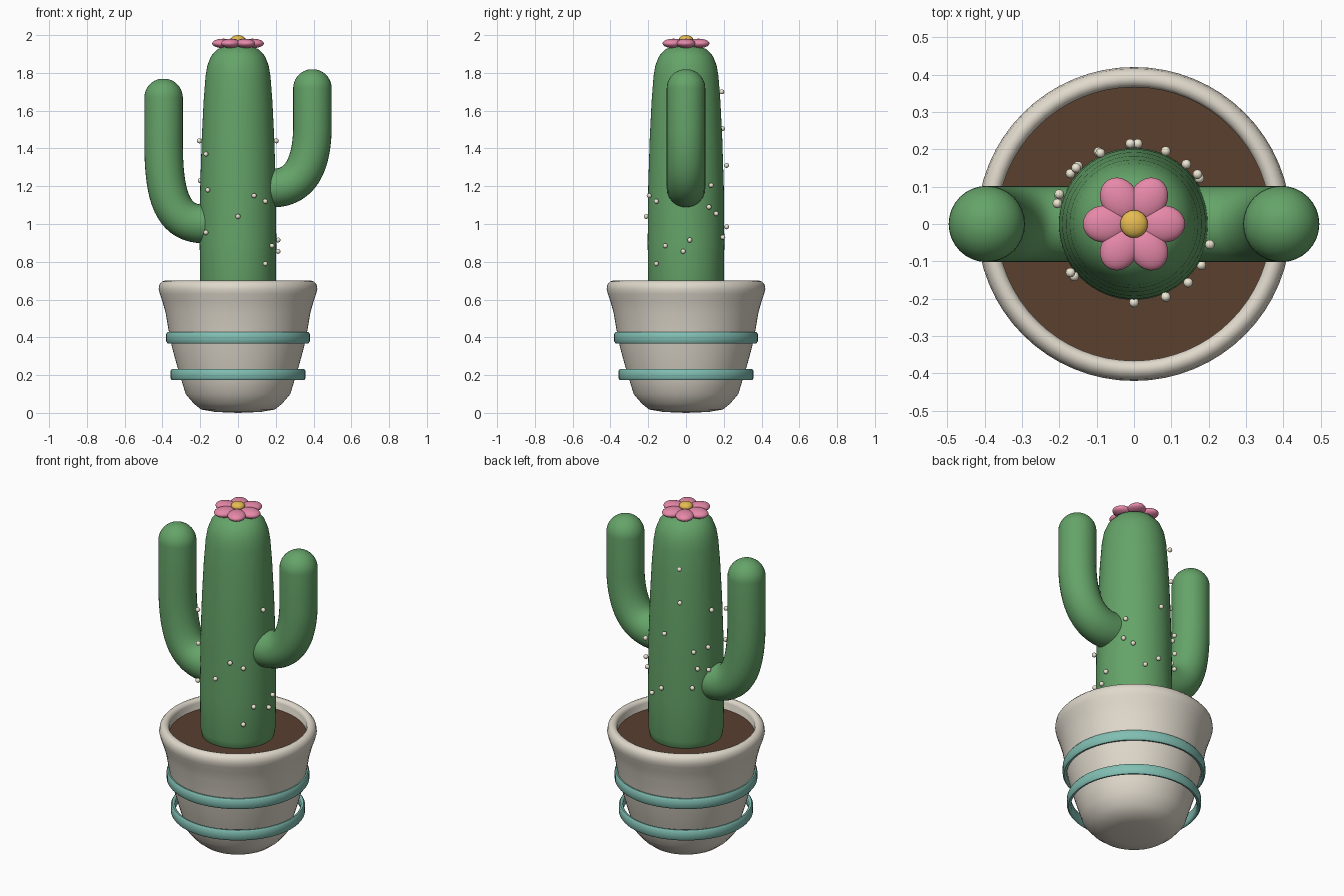
import bpy, bmesh, math
from mathutils import Vector
from mathutils.geometry import interpolate_bezier

if "Cube" in bpy.data.objects:
    bpy.data.objects.remove(bpy.data.objects["Cube"])


def material(name, rgb):
    m = bpy.data.materials.new(name)
    m.diffuse_color = (*rgb, 1)
    m.use_nodes = True
    m.node_tree.nodes["Principled BSDF"].inputs["Base Color"].default_value = m.diffuse_color
    return m


GREEN = material("cactus_green", (0.13, 0.37, 0.14))
CREAM = material("pot_cream", (0.74, 0.69, 0.60))
TEAL = material("band_teal", (0.22, 0.52, 0.45))
BROWN = material("soil_brown", (0.10, 0.05, 0.028))
PINK = material("petal_pink", (0.80, 0.25, 0.40))
YELLOW = material("flower_yellow", (0.80, 0.50, 0.08))
IVORY = material("spine_ivory", (0.85, 0.80, 0.65))


def finish(name, bm, mat, angle=50):
    bmesh.ops.recalc_face_normals(bm, faces=bm.faces)
    me = bpy.data.meshes.new(name)
    bm.to_mesh(me)
    bm.free()
    ob = bpy.data.objects.new(name, me)
    bpy.context.collection.objects.link(ob)
    me.materials.append(mat)
    bpy.ops.object.select_all(action='DESELECT')
    ob.select_set(True)
    bpy.context.view_layer.objects.active = ob
    bpy.ops.object.shade_smooth_by_angle(angle=math.radians(angle))
    return ob


def lathe(name, profile, mat, closed=False, steps=64, angle=50):
    """Spin a (radius, z) profile about the z axis."""
    bm = bmesh.new()
    vs = [bm.verts.new((r, 0, z)) for r, z in profile]
    pairs = list(zip(vs, vs[1:])) + ([(vs[-1], vs[0])] if closed else [])
    es = [bm.edges.new(p) for p in pairs]
    bmesh.ops.spin(bm, geom=vs + es, axis=(0, 0, 1), cent=(0, 0, 0),
                   angle=math.tau, steps=steps, use_merge=True)
    bmesh.ops.remove_doubles(bm, verts=bm.verts, dist=1e-5)
    return finish(name, bm, mat, angle)


def ellipsoid(name, loc, scale, mat, turn=0, seg=24, rings=14):
    bm = bmesh.new()
    bmesh.ops.create_uvsphere(bm, u_segments=seg, v_segments=rings, radius=1)
    ob = finish(name, bm, mat, 60)
    ob.location, ob.scale, ob.rotation_euler.z = loc, scale, turn
    return ob


def arm(name, start, bend, top, rad=0.102, seg=32):
    """Sweep a circle along a bend in the xz plane, ending in a dome."""
    p = [Vector((x, 0, z)) for x, z in bend]
    path = [Vector((start[0], 0, start[1]))] + interpolate_bezier(*p, 20)
    path.append(Vector((top[0], 0, top[1])))
    rings = []
    for i, c in enumerate(path):
        t = (path[min(i + 1, len(path) - 1)] - path[max(i - 1, 0)]).normalized()
        rings.append((c, t, rad))
    c, up = path[-1], Vector((0, 0, 1))
    for k in range(1, 10):
        a = k / 10 * math.pi / 2
        rings.append((c + up * rad * math.sin(a), up, rad * math.cos(a)))
    bm = bmesh.new()
    loops = []
    for c, t, r in rings:
        side = Vector((0, 1, 0))
        other = side.cross(t)
        loops.append([bm.verts.new(c + r * (side * math.cos(j * math.tau / seg) +
                                            other * math.sin(j * math.tau / seg)))
                      for j in range(seg)])
    for a, b in zip(loops, loops[1:]):
        for j in range(seg):
            bm.faces.new((a[j], a[(j + 1) % seg], b[(j + 1) % seg], b[j]))
    bm.faces.new(loops[0])
    bm.faces.new(loops[-1])
    return finish(name, bm, GREEN)


# pot with rolled rim and hollow top
lathe("pot", [(0, 0.0), (0.12, 0.005), (0.195, 0.018), (0.235, 0.05), (0.277, 0.10),
              (0.297, 0.165), (0.32, 0.24), (0.35, 0.35), (0.368, 0.44), (0.383, 0.53),
              (0.40, 0.59), (0.414, 0.63), (0.42, 0.655), (0.416, 0.68), (0.403, 0.695),
              (0.388, 0.70), (0.373, 0.694), (0.366, 0.68), (0.366, 0.60), (0.33, 0.55)], CREAM)
lathe("soil", [(0, 0.64), (0.367, 0.64), (0.36, 0.60), (0, 0.60)], BROWN)

# loose decorative bands
for name, r, z in (("upper_band", 0.38, 0.398), ("lower_band", 0.357, 0.203)):
    prof = [(r - 0.022, z - 0.024), (r - 0.015, z - 0.03), (r - 0.007, z - 0.03), (r, z - 0.02),
            (r, z + 0.02), (r - 0.007, z + 0.03), (r - 0.015, z + 0.03), (r - 0.022, z + 0.024)]
    lathe(name, prof, TEAL, closed=True)

# trunk
lathe("trunk", [(0, 0.60), (0.17, 0.605), (0.19, 0.63), (0.20, 0.68), (0.203, 0.9), (0.20, 1.2),
                (0.192, 1.45), (0.182, 1.65), (0.172, 1.78), (0.162, 1.84), (0.142, 1.89),
                (0.11, 1.925), (0.06, 1.945), (0, 1.95)], GREEN)

# arms
arm("left_arm", (-0.10, 1.0), [(-0.18, 1.0), (-0.36, 1.0), (-0.395, 1.17), (-0.394, 1.45)],
    (-0.394, 1.668))
arm("right_arm", (0.10, 1.19), [(0.18, 1.19), (0.31, 1.19), (0.388, 1.28), (0.394, 1.5)],
    (0.394, 1.718))

# flower
for i in range(6):
    a = i * math.pi / 3
    ellipsoid(f"petal_{i + 1}", (0.077 * math.cos(a), 0.077 * math.sin(a), 1.956),
              (0.06, 0.05, 0.025), PINK, a)
ellipsoid("flower_centre", (0, 0, 1.978), (0.037, 0.037, 0.022), YELLOW)

# spine dots scattered over the trunk
dots = [(0, -.21, 1.04), (.085, -.195, 1.15), (.145, -.157, 1.12), (.145, -.157, .79),
        (.18, -.11, .885), (.212, -.015, .855), (.212, .02, .915), (.203, -.055, 1.44),
        (-.17, -.13, 1.37), (-.16, -.14, 1.18), (-.17, -.13, .955), (-.205, .055, 1.44),
        (-.2, .08, 1.23), (-.2, .075, 1.095), (-.155, .15, 1.215), (-.17, .135, 1.115),
        (-.15, .155, 1.005), (-.09, .19, 1.7), (-.095, .193, 1.505), (-.01, .215, 1.31),
        (.17, .133, 1.205), (.175, .122, 1.09), (.14, .16, 1.055), (.01, .215, .985),
        (.085, .195, .93)]
for i, d in enumerate(dots):
    ellipsoid(f"spine_dot_{i + 1}", d, (0.013,) * 3, IVORY, seg=12, rings=8)
